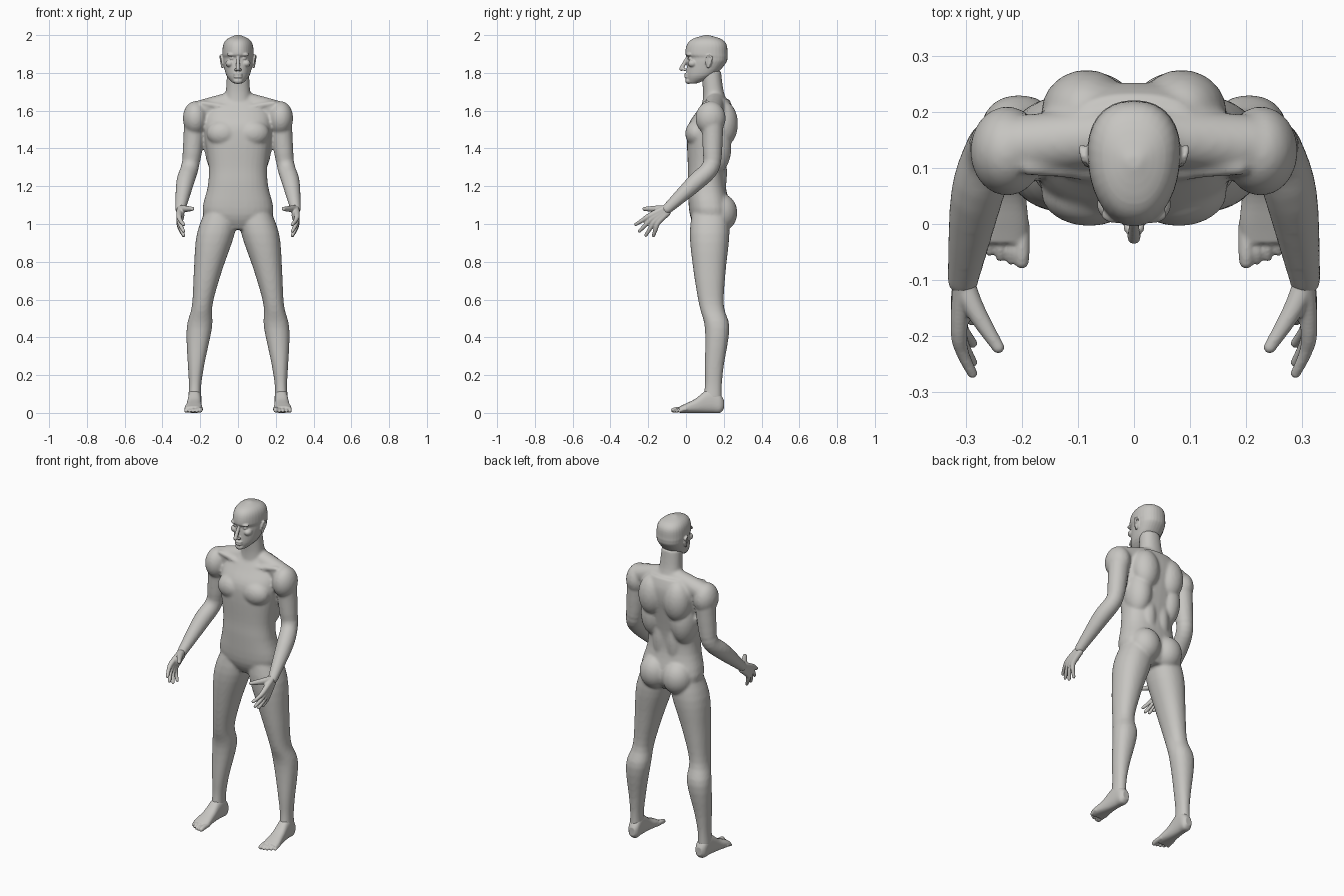
import bpy
import bmesh
from math import cos, sin, tau, radians, copysign
from mathutils import Matrix, Vector

default_cube = bpy.data.objects.get("Cube")
if default_cube:
    bpy.data.objects.remove(default_cube, do_unlink=True)

clay = bpy.data.materials.new("warm_grey_clay")
clay.use_nodes = True
clay.diffuse_color = (.57, .56, .535, 1)
shader = next(node for node in clay.node_tree.nodes if node.type == 'BSDF_PRINCIPLED')
shader.inputs["Base Color"].default_value = clay.diffuse_color


def smooth_rows(rows, steps=4):
    """Pass a Catmull-Rom curve through rows of numbers."""
    padded = [rows[0], *rows, rows[-1]]
    result = []
    for quad in zip(padded, padded[1:], padded[2:], padded[3:]):
        for step in range(steps):
            t = step / steps
            result.append([
                b + t * (c - a + t * (2 * a - 5 * b + 4 * c - d + t * (3 * (b - c) + d - a))) / 2
                for a, b, c, d in zip(*quad)])
    result.append(list(rows[-1]))
    return result


def skin(bm, rings):
    """Join rings of points into a closed tube."""
    loops = [[bm.verts.new(point) for point in ring] for ring in rings]
    for low, high in zip(loops, loops[1:]):
        for i in range(len(low)):
            bm.faces.new((low[i - 1], low[i], high[i], high[i - 1]))
    bm.faces.new(reversed(loops[0]))
    bm.faces.new(loops[-1])


def circle(sides=32):
    angles = [tau * i / sides for i in range(sides)]
    return [(cos(angle), sin(angle)) for angle in angles]


def loft(bm, rows, centre=lambda position: 0, lengthwise=False, power=2.2, taper=0):
    """Rows hold position, half width, near edge and far edge."""
    def squared(value):
        return copysign(abs(value) ** (2 / power), value)

    rings = []
    for position, half, near, far in smooth_rows(rows):
        ring = []
        for u, v in circle():
            u, v = squared(u), squared(v)
            x = centre(position) + half * u * (1 + taper * v)
            depth = (near + far + v * (far - near)) / 2
            ring.append((x, position, depth) if lengthwise else (x, depth, position))
        rings.append(ring)
    skin(bm, rings)


def ball(bm, centre, radii, turn=0):
    matrix = (Matrix.Translation(centre) @ Matrix.Rotation(turn, 4, 'Y')
              @ Matrix.Diagonal((*radii, 1)))
    bmesh.ops.create_uvsphere(bm, u_segments=24, v_segments=16, radius=1, matrix=matrix)


def tube(bm, *rows):
    """Round limb with ball ends; rows hold x, y, z and radius."""
    path = smooth_rows(rows)
    points = [Vector(row[:3]) for row in path]
    rings = []
    for i, (point, row) in enumerate(zip(points, path)):
        ahead = points[min(i + 1, len(points) - 1)] - points[max(i - 1, 0)]
        turn = ahead.to_track_quat('Z', 'Y')
        rings.append([point + turn @ Vector((u, v, 0)) * row[3] for u, v in circle()])
    skin(bm, rings)
    for end in (path[0], path[-1]):
        ball(bm, end[:3], [end[3]] * 3)


def mirror_x(bm):
    """Copy everything built so far to the other side."""
    copied = bmesh.ops.duplicate(bm, geom=bm.verts[:] + bm.edges[:] + bm.faces[:])["geom"]
    for element in copied:
        if isinstance(element, bmesh.types.BMVert):
            element.co.x *= -1


def finish(bm, name, voxel=.004, passes=3):
    """Fuse the overlapping forms into one smooth skin."""
    bmesh.ops.recalc_face_normals(bm, faces=bm.faces[:])
    mesh = bpy.data.meshes.new(name)
    bm.to_mesh(mesh)
    bm.free()
    mesh.materials.append(clay)
    mesh.shade_smooth()
    part = bpy.data.objects.new(name, mesh)
    bpy.context.collection.objects.link(part)
    fuse = part.modifiers.new("fuse", 'REMESH')
    fuse.mode = 'VOXEL'
    fuse.voxel_size = voxel
    fuse.use_smooth_shade = True
    soften = part.modifiers.new("soften", 'SMOOTH')
    soften.factor = .5
    soften.iterations = passes


# Legs, whose centre line splays outward toward the ankle
body = bmesh.new()
leg_rows = [(1.1, .08, .04, .22), (.95, .1, .02, .23), (.75, .074, .04, .21),
            (.57, .054, .07, .2), (.45, .067, .1, .23), (.25, .043, .1, .2),
            (.15, .033, .1, .19), (.07, .034, .09, .19)]
loft(body, leg_rows, centre=lambda height: .23 - height * height / 8)

# Arms, bent forward at the elbow
wrist = Vector((.305, -.1, 1.08))
tube(body, (.225, .14, 1.58, .06), (.24, .14, 1.4, .052), (.255, .13, 1.3, .047),
     (.28, .05, 1.22, .047), (*wrist, .028))

# Paired muscles: centre and radii
muscles = {
    "deltoid": ((.226, .13, 1.56), (.066, .08, .09)),
    "chest": ((.08, .056, 1.48), (.086, .06, .07)),
    "shoulder_blade": ((.085, .2, 1.53), (.08, .075, .12)),
    "side_of_back": ((.1, .15, 1.4), (.075, .09, .14)),
    "lower_back": ((.045, .17, 1.27), (.05, .047, .16)),
    "buttock": ((.076, .185, 1.06), (.088, .087, .1)),
    "knee": ((.185, .1, .58), (.035, .03, .04)),
}
for centre, radii in muscles.values():
    ball(body, centre, radii)
tube(body, (0, .16, 1.66, .05), (.2, .14, 1.6, .055))  # trapezius
tube(body, (.02, .085, 1.61, .013), (.19, .1, 1.64, .013))  # collarbone
mirror_x(body)

# Torso and neck
torso_rows = [(.97, .07, .06, .2), (1.05, .185, .02, .24), (1.2, .16, .01, .21),
              (1.3, .155, .01, .21), (1.45, .175, .005, .235), (1.53, .18, .015, .25),
              (1.6, .17, .06, .25), (1.66, .11, .1, .23)]
loft(body, torso_rows, power=2.4)
loft(body, [(1.62, .08, .085, .23), (1.7, .065, .09, .2), (1.81, .058, .08, .185)])
finish(body, "body", voxel=.008, passes=6)

# Paired features of the head
head = bmesh.new()
features = {
    "brow": ((.03, .017, 1.897), (.029, .016, .01)),
    "eye": ((.031, .024, 1.877), (.015, .013, .009)),
    "cheekbone": ((.044, .035, 1.85), (.022, .026, .02)),
    "nostril": ((.011, -.006, 1.817), (.008, .011, .008)),
}
for centre, radii in features.values():
    ball(head, centre, radii)
ball(head, (.084, .12, 1.86), (.006, .018, .028), turn=radians(9))  # ear
tube(head, (.083, .105, 1.85, .005), (.09, .115, 1.89, .005),
     (.093, .137, 1.88, .006), (.083, .117, 1.83, .006))  # ear rim
mirror_x(head)

# Skull, nose, lips and chin
skull_rows = [(1.745, .025, .01, .06), (1.785, .06, .003, .15), (1.85, .077, .007, .21),
              (1.88, .08, .01, .22), (1.9, .082, -.004, .22), (1.95, .077, .005, .215),
              (1.98, .056, .035, .185), (2, .012, .1, .12)]
loft(head, skull_rows, taper=.13)
tube(head, (0, .006, 1.88, .008), (0, -.024, 1.822, .012))
for height in (1.793, 1.779):
    ball(head, (0, .004, height), (.024, .014, .007))
ball(head, (0, .014, 1.758), (.025, .018, .017))
finish(head, "head")

# Hands: fingers fan out from the wrist and together form the palm
hands = bmesh.new()
for i, length in enumerate((.09, .1, .095, .075)):
    root = wrist + Vector((0, 0, .008 - .01 * i))
    knuckle = Vector((.312, -.19 + .014 * i, 1.045 - .012 * i))
    slope = radians(32 + 13 * i)
    reach = Vector((0, -cos(slope), -sin(slope))) * length
    curl = Vector((-.024, 0, 0))
    tube(hands, (*root, .018), (*knuckle, .015),
         (*(knuckle + reach / 2 + curl / 4), .0115), (*(knuckle + reach + curl), .009))
tube(hands, (*wrist, .02), (.285, -.15, 1.08, .018), (.242, -.22, 1.08, .011))  # thumb
ball(hands, (.304, -.145, 1.046), (.02, .035, .035))  # palm
tube(hands, (.302, -.075, 1.1, .026), (*wrist, .024))
mirror_x(hands)
finish(hands, "hands")

# Feet, lofted from heel to ball
feet = bmesh.new()
foot_rows = [(.2, .02, .02, .07), (.18, .033, 0, .1), (.14, .035, 0, .13),
             (.1, .036, 0, .115), (.05, .04, 0, .075), (0, .047, 0, .05),
             (-.035, .045, 0, .034)]
loft(feet, foot_rows, centre=lambda depth: .235 - depth / 20, lengthwise=True, power=2.5)

# Toes, shorter toward the outside
for toe in range(5):
    x = .2 + .019 * toe
    tip = toe * toe / 500 - .067
    radius = .009 if toe else .014
    tube(feet, (x, 0, .02, radius), (x, tip + .02, .018, radius), (x, tip, radius, radius * .9))
mirror_x(feet)
finish(feet, "feet")
